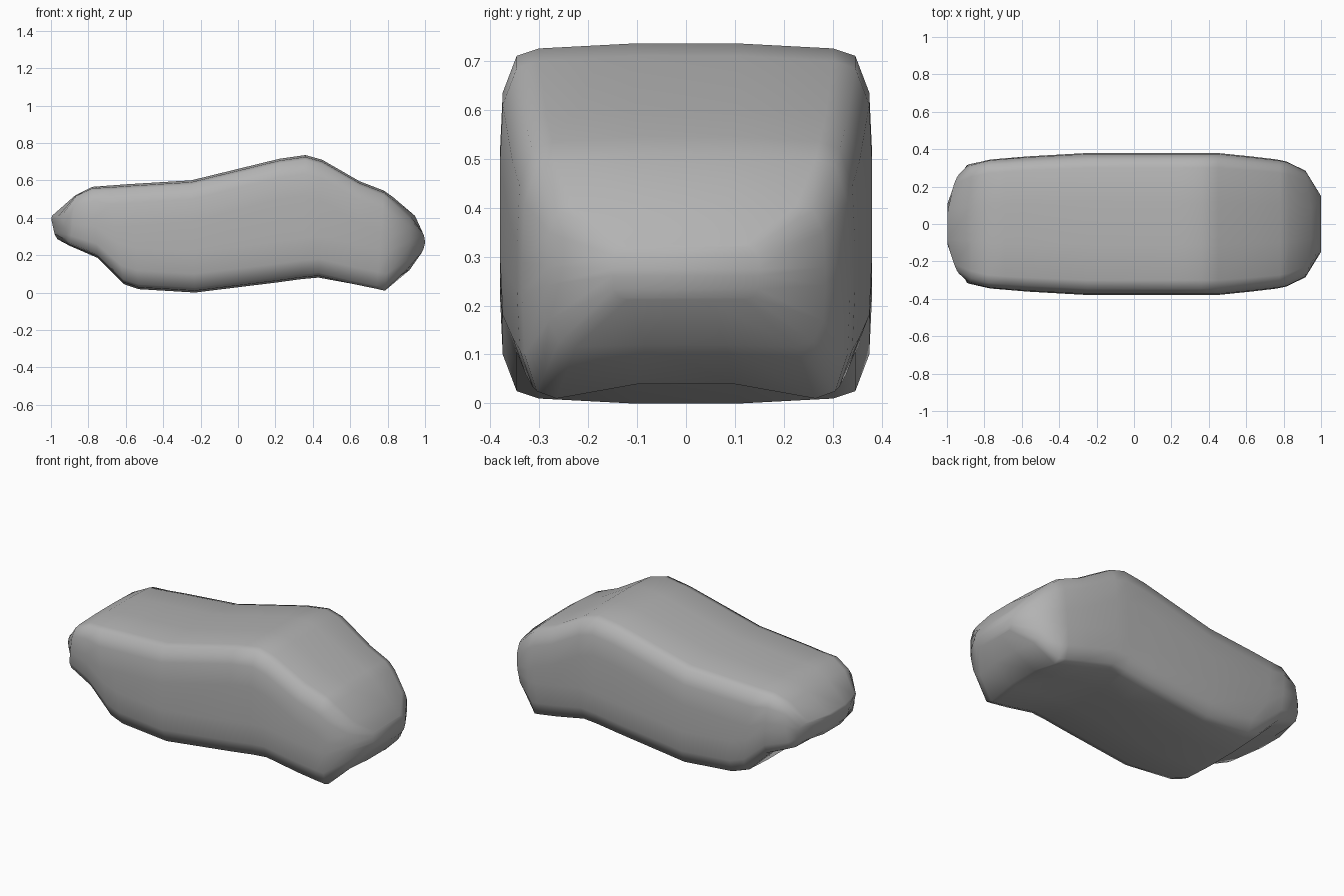
import bpy, bmesh

# stations along the body:
# top x, top z, bottom x, bottom z, half width, end rounding, underside lift, mid-height bulge
STATIONS = [
    (-0.998, 0.39, -0.98, 0.31, 0.12, 0, 0, 0),
    (-1.0, 0.41, -0.97, 0.285, 0.27, 0.06, 0, 0),
    (-0.87, 0.52, -0.90, 0.25, 0.318, 0.0, 0, 0),
    (-0.78, 0.565, -0.75, 0.185, 0.345, 0, 0, 0),
    (-0.69, 0.572, -0.61, 0.045, 0.354, 0, 0, 0),
    (-0.58, 0.58, -0.53, 0.018, 0.362, 0, 0, 0),
    (-0.25, 0.60, -0.23, 0.0, 0.38, 0, 0, 0),
    (0.22, 0.715, 0.20, 0.053, 0.38, 0, 0, 0),
    (0.36, 0.735, 0.34, 0.072, 0.38, 0, 0, 0),
    (0.45, 0.71, 0.43, 0.08, 0.38, 0, 0, 0),
    (0.65, 0.595, 0.62, 0.035, 0.36, 0, 0.015, 0),
    (0.78, 0.545, 0.74, 0.01, 0.345, 0, 0.03, 0),
    (0.83, 0.51, 0.79, 0.0, 0.335, -0.01, 0.04, 0.01),
    (0.95, 0.41, 0.92, 0.11, 0.285, -0.04, 0.01, 0.02),
    (0.985, 0.325, 0.98, 0.21, 0.15, 0, 0, 0.017),
]
# rounded corner: fraction of half width, drop from the top or bottom edge
CORNER = [(0.29, 0.0), (0.79, 0.01), (0.91, 0.025), (0.985, 0.10), (1.0, 0.22)]


def section(xt, zt, xb, zb, w, rounding, lift, bulge):
    h = zt - zb
    k = min(1.0, h / 0.5)
    half = [(u, zt - d * k, 0) for u, d in CORNER]
    half += [(u, zb + d * k, lift if u < 0.5 else 0) for u, d in reversed(CORNER)]
    ring = half + [(-u, z, l) for u, z, l in reversed(half)]
    pts = []
    for u, z, l in ring:
        t = (z - zb) / h
        x = xb + (xt - xb) * t + rounding * u * u + bulge * 4 * t * (1 - t)
        pts.append((x, u * w, z + l))
    return pts


# lofted body shell
bm = bmesh.new()
rings = [[bm.verts.new(p) for p in section(*s)] for s in STATIONS]
n = len(rings[0])
for a, b in zip(rings, rings[1:]):
    for i in range(n):
        j = (i + 1) % n
        bm.faces.new((a[i], a[j], b[j], b[i]))
# end caps
for r in (rings[0], rings[-1]):
    for i in range(n // 2 - 1):
        bm.faces.new((r[i], r[i + 1], r[n - 2 - i], r[n - 1 - i]))
bmesh.ops.recalc_face_normals(bm, faces=bm.faces)

mesh = bpy.data.meshes.new("body_shell")
bm.to_mesh(mesh)
bm.free()
body = bpy.data.objects.new("body_shell", mesh)
bpy.context.collection.objects.link(body)
for p in mesh.polygons:
    p.use_smooth = True

# dark grey paint
paint = bpy.data.materials.new("dark_grey")
paint.diffuse_color = (0.45, 0.45, 0.45, 1)
mesh.materials.append(paint)
